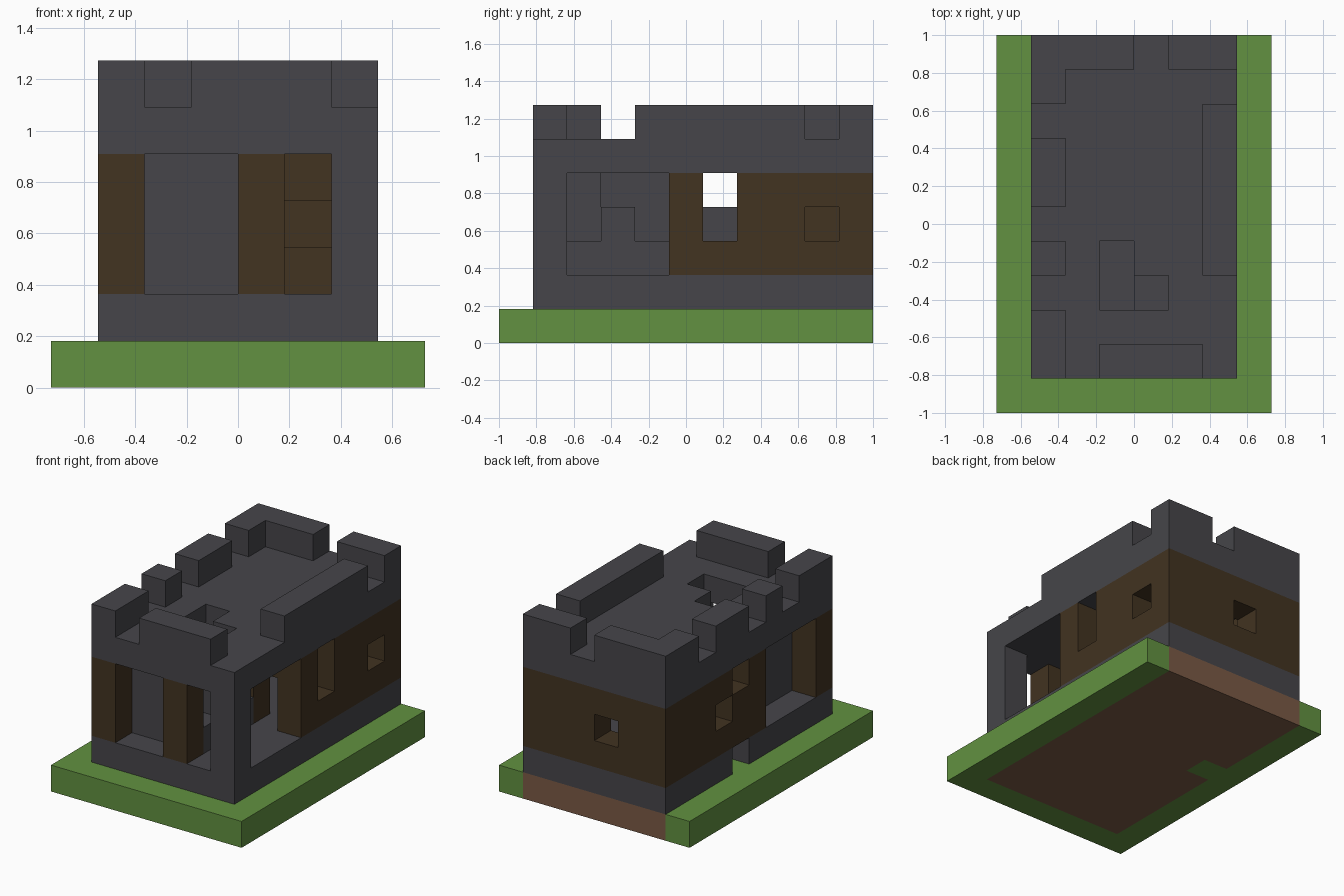
import bpy
import bmesh
from mathutils import Vector

cube = bpy.data.objects.get("Cube")
if cube:
    bpy.data.objects.remove(cube, do_unlink=True)

U = 2 / 11                      # block size
OFFSET = Vector((-4, -5.5, 0))  # centres the block grid


def material(name, rgb):
    m = bpy.data.materials.new(name)
    m.use_nodes = True
    m.diffuse_color = (*rgb, 1)
    bsdf = m.node_tree.nodes["Principled BSDF"]
    bsdf.inputs["Base Color"].default_value = (*rgb, 1)
    bsdf.inputs["Roughness"].default_value = 0.9
    return m


GRASS = material("grass green", (0.122, 0.283, 0.052))
SOIL = material("soil brown", (0.195, 0.102, 0.06))
STONE = material("stone grey", (0.061, 0.060, 0.068))
WOOD = material("dark wood", (0.054, 0.033, 0.015))

blocks = {}   # block position -> part name
colours = {}  # part name -> material


def fill(part, mat, xs, ys, zs):
    """Fill an inclusive range of blocks with a part; no part clears it."""
    if part:
        colours[part] = mat
    for x in range(xs[0], xs[1] + 1):
        for y in range(ys[0], ys[1] + 1):
            for z in range(zs[0], zs[1] + 1):
                if part:
                    blocks[x, y, z] = part
                else:
                    blocks.pop((x, y, z), None)


def clear(xs, ys, zs):
    fill(None, None, xs, ys, zs)


# Ground with soil under the house and turf at the doorway
fill("ground", GRASS, (0, 7), (0, 10), (0, 0))
fill("foundation", SOIL, (1, 6), (1, 10), (0, 0))
fill("ground", GRASS, (1, 1), (6, 6), (0, 0))

# Floor with a low doorway, and roof slab
fill("floor", STONE, (1, 6), (1, 10), (1, 1))
clear((1, 1), (6, 6), (1, 1))
fill("roof", STONE, (1, 6), (1, 10), (5, 5))

# Back room walls, hollowed out
fill("room_walls", WOOD, (1, 6), (5, 10), (2, 4))
clear((2, 5), (6, 9), (2, 4))
clear((5, 5), (5, 5), (2, 3))

# Windows
clear((6, 6), (6, 6), (3, 4))
clear((6, 6), (9, 9), (3, 3))
clear((3, 3), (10, 10), (3, 3))
clear((1, 1), (7, 7), (3, 3))
clear((1, 1), (6, 6), (4, 4))

# Porch posts
fill("porch_posts", WOOD, (1, 1), (1, 1), (2, 4))
fill("porch_posts", WOOD, (4, 4), (1, 1), (2, 4))
fill("corner_post", STONE, (6, 6), (1, 1), (2, 4))

# Stairwell walls and stairs
fill("stairwell_walls", STONE, (2, 2), (2, 4), (2, 4))
fill("stairwell_walls", STONE, (2, 3), (2, 2), (2, 4))
fill("stairs", STONE, (4, 4), (2, 4), (2, 2))
fill("stairs", STONE, (4, 4), (3, 3), (3, 3))

# Roof hatch above the stairs
clear((3, 3), (3, 4), (5, 5))
clear((4, 4), (3, 3), (5, 5))

# Furniture
fill("chest", WOOD, (5, 5), (9, 9), (2, 2))
fill("hearth", STONE, (2, 2), (6, 6), (2, 3))

# Battlements: left side, front, right side, back
for first, last in ((1, 2), (4, 4), (6, 7), (9, 10)):
    fill("battlements", STONE, (1, 1), (first, last), (6, 6))
fill("battlements", STONE, (3, 5), (1, 1), (6, 6))
fill("battlements", STONE, (6, 6), (4, 8), (6, 6))
fill("battlements", STONE, (1, 3), (10, 10), (6, 6))
fill("battlements", STONE, (5, 6), (10, 10), (6, 6))


def build(part):
    """Make one mesh from the exposed faces of a part's blocks."""
    bm = bmesh.new()
    for pos in [p for p, name in blocks.items() if name == part]:
        centre = Vector(pos) + Vector((0.5, 0.5, 0.5))
        for axis in range(3):
            for sign in (-1, 1):
                n = Vector((0, 0, 0))
                n[axis] = sign
                if tuple(int(a + b) for a, b in zip(pos, n)) in blocks:
                    continue
                a = Vector((0, 0, 0))
                a[(axis + 1) % 3] = 0.5
                b = n.cross(a)
                mid = centre + n * 0.5
                corners = (mid - a - b, mid + a - b, mid + a + b, mid - a + b)
                bm.faces.new([bm.verts.new((c + OFFSET) * U) for c in corners])
    bmesh.ops.remove_doubles(bm, verts=bm.verts, dist=0.001)
    mesh = bpy.data.meshes.new(part)
    bm.to_mesh(mesh)
    bm.free()
    mesh.materials.append(colours[part])
    bpy.context.collection.objects.link(bpy.data.objects.new(part, mesh))


for part in colours:
    build(part)
